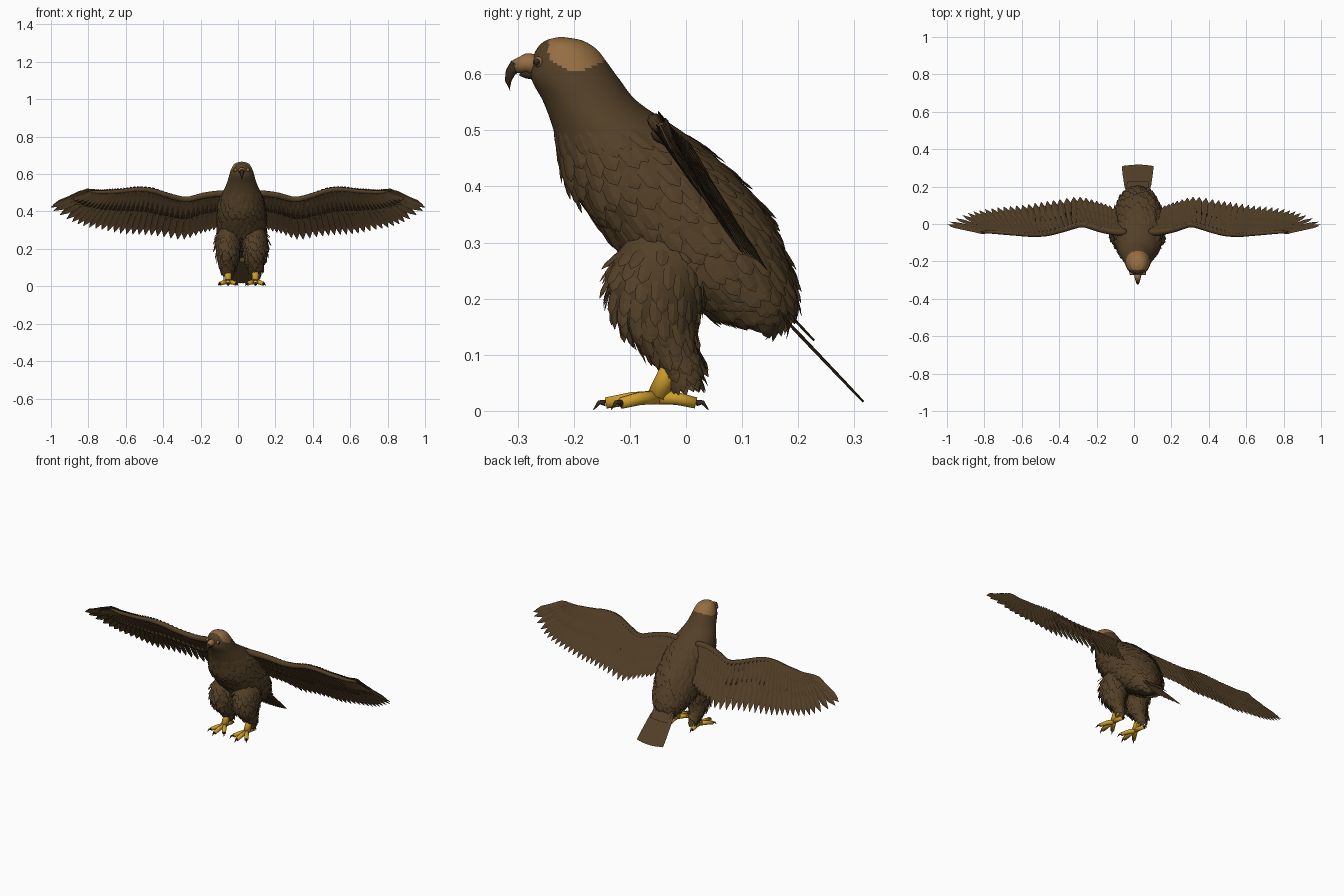
import bpy, bmesh, math, random
from mathutils import Vector

random.seed(4)
if "Cube" in bpy.data.objects:
    bpy.data.objects.remove(bpy.data.objects["Cube"])
CX = 0.02  # body midline


def material(name, rgb):
    m = bpy.data.materials.new(name)
    m.use_nodes = True
    m.diffuse_color = (*rgb, 1)
    m.node_tree.nodes["Principled BSDF"].inputs["Base Color"].default_value = (*rgb, 1)
    return m


BROWN = material("brown plumage", (0.085, 0.05, 0.02))
TAN = material("tan crown", (0.3, 0.155, 0.055))
YELLOW = material("yellow skin", (0.62, 0.34, 0.025))
HORN = material("dark horn", (0.035, 0.022, 0.012))


def make(name, bm, mats, smooth=False):
    me = bpy.data.meshes.new(name)
    bm.to_mesh(me)
    bm.free()
    for m in mats:
        me.materials.append(m)
    for p in me.polygons:
        p.use_smooth = smooth
    ob = bpy.data.objects.new(name, me)
    bpy.context.scene.collection.objects.link(ob)
    return ob


def spline(rows, t):
    """Catmull-Rom sample of a list of tuples, t from 0 to 1."""
    last = len(rows) - 1
    f = min(max(t, 0), 1) * last
    i = min(int(f), last - 1)
    f -= i
    quad = zip(rows[max(i - 1, 0)], rows[i], rows[i + 1], rows[min(i + 2, last)])
    return [b + 0.5 * f * (c - a + f * (2 * a - 5 * b + 4 * c - d + f * (3 * (b - c) + d - a)))
            for a, b, c, d in quad]


def loft(bm, rings):
    """Skin closed rings of points and cap both ends."""
    vs = [[bm.verts.new(p) for p in ring] for ring in rings]
    n = len(vs[0])
    for a, b in zip(vs, vs[1:]):
        for j in range(n):
            bm.faces.new((a[j], a[(j + 1) % n], b[(j + 1) % n], b[j]))
    bm.faces.new(vs[0])
    bm.faces.new(vs[-1])
    bmesh.ops.recalc_face_normals(bm, faces=bm.faces)


def tube(bm, path, sides=10):
    """Tapered tube along (x, y, z, radius) points."""
    pts = [Vector(p[:3]) for p in path]
    rings = []
    for i, p in enumerate(pts):
        d = pts[min(i + 1, len(pts) - 1)] - pts[max(i - 1, 0)]
        q = d.to_track_quat('Z', 'Y')
        turn = [2 * math.pi * k / sides for k in range(sides)]
        rings.append([p + q @ Vector((math.cos(a), math.sin(a), 0)) * path[i][3] for a in turn])
    loft(bm, rings)


def feather(bm, base, tip, normal, half, roll=0.12, blunt=0.0):
    """Folded leaf blade from base to tip."""
    axis = tip - base
    side = axis.cross(normal).normalized()
    up = side.cross(axis).normalized()
    side = (side + up * roll).normalized()
    rows = []
    for f, w in ((0, 0.5), (0.35, 1), (0.78, 0.85), (1, max(blunt, 0.06))):
        mid = base + axis * f
        rows.append([bm.verts.new(mid + side * half * w * k + up * half * w * 0.2 * (1 - abs(k)))
                     for k in (-1, 0, 1)])
    for a, b in zip(rows, rows[1:]):
        for k in (0, 1):
            bm.faces.new((a[k], a[k + 1], b[k + 1], b[k]))


def surface(sections, cx, t, a):
    """Point on a form given as (z, front y, back y, half width) sections."""
    z, front, back, w = spline(sections, t)
    return Vector((cx + w * math.cos(a), (front + back) / 2 + (back - front) / 2 * math.sin(a), z))


def form(name, sections, cx, rings, sides, mats):
    bm = bmesh.new()
    loft(bm, [[surface(sections, cx, i / rings, 2 * math.pi * k / sides) for k in range(sides)]
              for i in range(rings + 1)])
    return make(name, bm, mats, True)


def plumage(name, sections, cx, start, end, rows, count, length, half, lift):
    """Cover a form with staggered overlapping feathers."""
    bm = bmesh.new()
    for r in range(rows):
        for k in range(count):
            t = start + (end - start) * (r + random.uniform(-0.3, 0.3)) / (rows - 1)
            a = 2 * math.pi * (k + 0.5 * (r % 2) + random.uniform(-0.2, 0.2)) / count
            p = surface(sections, cx, t, a)
            down = (surface(sections, cx, t + 0.01, a) - p).normalized()
            out = down.cross(surface(sections, cx, t, a + 0.05) - p).normalized()
            if out.dot(p - surface(sections, cx, t, a + math.pi)) < 0:
                out = -out
            size = length * random.uniform(0.8, 1.2)
            grow = lift * random.uniform(0.5, 1.4) * (0.4 + 0.6 * r / rows)
            feather(bm, p - out * 0.003, p + (down + out * grow).normalized() * size, out, half)
    make(name, bm, [BROWN])


# Head and body in one smooth form
BODY = [(0.666, -0.227, -0.217, 0.004), (0.66, -0.25, -0.185, 0.03), (0.645, -0.266, -0.16, 0.047),
        (0.62, -0.275, -0.14, 0.059), (0.59, -0.275, -0.118, 0.068), (0.55, -0.254, -0.085, 0.08),
        (0.50, -0.236, -0.01, 0.103), (0.45, -0.225, 0.055, 0.12), (0.40, -0.208, 0.105, 0.127),
        (0.35, -0.172, 0.143, 0.13), (0.30, -0.13, 0.168, 0.13), (0.25, -0.085, 0.187, 0.122),
        (0.21, -0.02, 0.193, 0.105), (0.175, 0.04, 0.183, 0.08), (0.158, 0.1, 0.16, 0.04)]
body = form("head_and_body", BODY, CX, 84, 56, [BROWN, TAN])
for p in body.data.polygons:
    y, z = p.center.y, p.center.z
    if y > -0.245 and z > 0.602 + 0.45 * abs(y + 0.195):
        p.material_index = 1
plumage("body_feathers", BODY, CX, 0.43, 0.93, 14, 26, 0.055, 0.016, 0.16)

# Beak with dark hook and lower bill
bm = bmesh.new()
tube(bm, [(CX, -0.262, 0.615, 0.021), (CX, -0.285, 0.62, 0.017), (CX, -0.306, 0.613, 0.012)], 12)
make("beak_base", bm, [TAN], True)
bm = bmesh.new()
tube(bm, [(CX, -0.302, 0.616, 0.0125), (CX, -0.313, 0.603, 0.009),
          (CX, -0.317, 0.588, 0.006), (CX, -0.314, 0.571, 0.001)], 12)
tube(bm, [(CX, -0.262, 0.6, 0.012), (CX, -0.285, 0.6, 0.008), (CX, -0.297, 0.599, 0.002)], 10)
make("beak_hook_and_lower_bill", bm, [HORN], True)

WING = [(.06, -.05, .50, .08, .07, .33), (.12, -.05, .505, .15, .10, .30),
        (.20, -.035, .495, .22, .125, .28), (.29, -.01, .475, .31, .145, .25),
        (.38, -.035, .495, .42, .13, .265), (.47, -.06, .525, .52, .115, .275),
        (.55, -.065, .53, .62, .10, .28), (.62, -.06, .52, .72, .09, .30),
        (.68, -.055, .515, .82, .075, .32), (.73, -.05, .51, .91, .05, .355),
        (.77, -.045, .51, 1.0, 0, .42), (.79, -.045, .51, .94, -.02, .455),
        (.80, -.045, .51, .87, -.035, .49)]
THIGH = [(0.31, -0.1, 0.02, 0.04), (0.27, -0.128, 0.04, 0.062), (0.22, -0.138, 0.035, 0.068),
         (0.17, -0.125, 0.02, 0.06), (0.13, -0.09, 0.015, 0.047), (0.1, -0.058, 0.018, 0.035),
         (0.075, -0.035, 0.018, 0.022)]
WING_UP = Vector((0, 0.81, 0.58))

for s, name in ((1, "left"), (-1, "right")):
    # Eye: ring and pupil
    for part, x, r, mat in (("eye", 0.034, 0.0095, TAN), ("pupil", 0.039, 0.0065, HORN)):
        bm = bmesh.new()
        bmesh.ops.create_uvsphere(bm, u_segments=12, v_segments=8, radius=r)
        bmesh.ops.translate(bm, verts=bm.verts, vec=(CX + s * x, -0.2635 - (x - 0.034) * 0.4, 0.622))
        make(f"{name}_{part}", bm, [mat], True)

    # Wing: arm, skin, then layered feathers
    reach = 1 - s * CX

    def wing(t, f):
        v = spline(WING, t)
        p = Vector(v[:3]).lerp(Vector(v[3:]), f)
        return Vector((CX + s * p.x * reach, p.y, p.z))

    bm = bmesh.new()
    tube(bm, [(*(wing(i / 30, 0.05)), 0.019 - 0.013 * i / 30) for i in range(31)], 10)
    make(f"{name}_wing_arm", bm, [BROWN], True)

    bm = bmesh.new()
    grid = [[bm.verts.new(wing(i / 36, f)) for f in (0.02, 0.25, 0.5)] for i in range(37)]
    for a, b in zip(grid, grid[1:]):
        for k in (0, 1):
            bm.faces.new((a[k], a[k + 1], b[k + 1], b[k]))
    skin = make(f"{name}_wing_skin", bm, [BROWN], True)
    mod = skin.modifiers.new("thickness", 'SOLIDIFY')
    mod.thickness, mod.offset = 0.008, 0

    for layer, count, f0, f1, half, lift in (
            ("flight_feathers", 38, 0.25, 1.0, 0.023, 0.0),
            ("long_coverts", 44, 0.12, 0.62, 0.017, 0.008),
            ("short_coverts", 50, 0.02, 0.36, 0.014, 0.014),
            ("under_coverts", 44, 0.06, 0.58, 0.017, -0.008)):
        bm = bmesh.new()
        for i in range(count):
            t = i / (count - 1)
            end = f1 if f1 == 1 else f1 * random.uniform(0.95, 1.05)
            h = half * (1 - 0.3 * max(0, t - 0.55) / 0.45)
            feather(bm, wing(t, f0) + WING_UP * lift, wing(t, end) + WING_UP * lift * 0.5,
                    WING_UP, h, s * 0.15)
        make(f"{name}_wing_{layer}", bm, [BROWN])

    # Feathered thigh
    lx = CX + s * 0.073
    form(f"{name}_thigh", THIGH, lx, 24, 24, [BROWN])
    plumage(f"{name}_thigh_feathers", THIGH, lx, 0.1, 0.95, 12, 14, 0.046, 0.012, 0.4)

    # Shank and toes
    bm = bmesh.new()
    tube(bm, [(lx, -0.015, 0.1, 0.02), (lx, -0.035, 0.06, 0.018), (lx, -0.052, 0.025, 0.018)], 12)
    claws = bmesh.new()
    for dx, y in ((-0.042, -0.115), (0, -0.143), (0.042, -0.115), (0, 0.018)):
        out = Vector((dx, y + 0.052, 0)).normalized()
        tip = Vector((lx + dx, y, 0.014))
        tube(bm, [(lx, -0.05, 0.024, 0.013), (*tip.lerp(Vector((lx, -0.05, 0.03)), 0.5), 0.012),
                  (*tip, 0.0105)], 10)
        tube(claws, [(*tip, 0.006), (*(tip + out * 0.012 + Vector((0, 0, 0.001))), 0.004),
                     (*(tip + out * 0.022 - Vector((0, 0, 0.012))), 0.0008)], 8)
    make(f"{name}_leg_and_toes", bm, [YELLOW], True)
    make(f"{name}_claws", claws, [HORN], True)

# Tail fan with shorter coverts on top
for name, count, spread, end, half, lift in (("tail_feathers", 11, 0.074, 1.0, 0.017, 0.0),
                                             ("tail_coverts", 9, 0.05, 0.42, 0.015, 0.012)):
    bm = bmesh.new()
    up = Vector((0, 0.7, 0.7))
    for i in range(count):
        k = 2 * i / (count - 1) - 1
        base = Vector((CX + k * 0.045, 0.15, 0.19))
        tip = Vector((CX + k * spread, 0.316 - 0.006 * k * k, 0.016 + 0.006 * k * k))
        feather(bm, base + up * lift, base.lerp(tip, end) + up * lift, up, half, 0.15, 0.65)
    make(name, bm, [BROWN])
